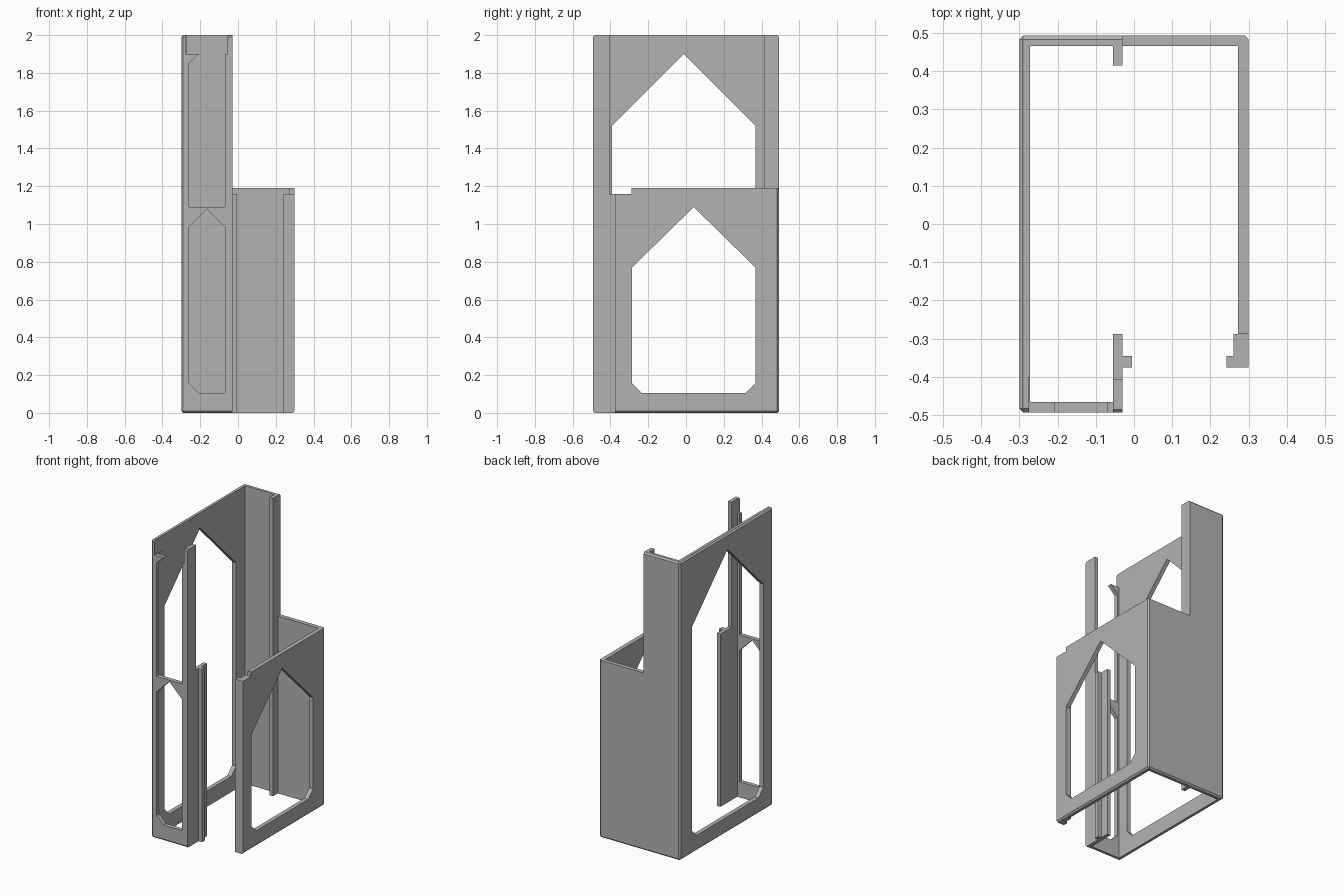
import bpy, bmesh
from mathutils import Vector

if "Cube" in bpy.data.objects:
    bpy.data.objects.remove(bpy.data.objects["Cube"], do_unlink=True)

grey = bpy.data.materials.new("light_grey")
grey.use_nodes = True
grey.diffuse_color = (0.45, 0.45, 0.45, 1)
grey.node_tree.nodes["Principled BSDF"].inputs["Base Color"].default_value = (0.45, 0.45, 0.45, 1)


def finish(name, bm):
    bmesh.ops.recalc_face_normals(bm, faces=bm.faces)
    mesh = bpy.data.meshes.new(name)
    bm.to_mesh(mesh)
    bm.free()
    mesh.materials.append(grey)
    obj = bpy.data.objects.new(name, mesh)
    bpy.context.collection.objects.link(obj)
    return obj


def prism(name, profile, plane, lo, hi, chamfer=0):
    """Extrude a 2D profile along the axis missing from the plane name."""
    place = {"xy": lambda a, b: (a, b, lo), "xz": lambda a, b: (a, lo, b),
             "yz": lambda a, b: (lo, a, b)}[plane]
    along = {"xy": (0, 0, 1), "xz": (0, 1, 0), "yz": (1, 0, 0)}[plane]
    bm = bmesh.new()
    face = bm.faces.new([bm.verts.new(place(a, b)) for a, b in profile])
    out = bmesh.ops.extrude_face_region(bm, geom=[face])
    moved = [v for v in out["geom"] if isinstance(v, bmesh.types.BMVert)]
    bmesh.ops.translate(bm, verts=moved, vec=Vector(along) * (hi - lo))
    bmesh.ops.recalc_face_normals(bm, faces=bm.faces)
    if chamfer:
        bmesh.ops.bevel(bm, geom=bm.edges[:], offset=chamfer, segments=1,
                        profile=0.5, affect="EDGES")
    return finish(name, bm)


def rect(a0, a1, b0, b1):
    return [(a0, b0), (a1, b0), (a1, b1), (a0, b1)]


def cut(target, profile, plane, lo, hi):
    cutter = prism("cutter", profile, plane, lo, hi)
    cutter.hide_render = True
    mod = target.modifiers.new("cut", "BOOLEAN")
    mod.operation, mod.solver, mod.object = "DIFFERENCE", "EXACT", cutter
    bpy.context.view_layer.objects.active = target
    bpy.ops.object.modifier_apply(modifier=mod.name)
    bpy.data.objects.remove(cutter, do_unlink=True)


def gable(a0, a1, shoulder, apex, bottom=0.105, c=0.05):
    """Pointed window with clipped lower corners."""
    return [(a0 + c, bottom), (a1 - c, bottom), (a1, bottom + c), (a1, shoulder),
            ((a0 + a1) / 2, apex), (a0, shoulder), (a0, bottom + c)]


W, D, IX, IY = 0.3, 0.493, 0.272, 0.465
POST_IN, POST_OUT = -0.055, -0.03
LOW, STEP = 1.19, 1.16

# Chamfered outer box hollowed into a tube, open above and below
shell = prism("shell", rect(-W, W, -D, D), "xy", 0, 2, 0.01)
cut(shell, rect(-IX, IX, -IY, IY), "xy", -1, 3)
# Lowered side, open front, and the step at the front of the low wall
cut(shell, rect(POST_OUT, 1, -1, 1), "xy", LOW, 3)
cut(shell, rect(POST_OUT, 1, -1, -0.375), "xy", -1, 3)
cut(shell, rect(0, 1, -1, -0.288), "xy", STEP, 3)

# Pointed side windows
cut(shell, gable(-0.392, 0.367, 1.52, 1.9), "yz", -0.4, -0.2)
cut(shell, gable(-0.285, 0.367, 0.77, 1.09), "yz", 0.2, 0.4)

# Narrow front window and the open-topped slot above it
cut(shell, [(-0.208, 0.105), (-0.07, 0.105), (-0.07, 0.985),
            (-0.165, 1.08), (-0.26, 0.985), (-0.26, 0.157)], "xz", -0.6, -0.4)
cut(shell, [(-0.26, 1.09), (-0.07, 1.09), (-0.07, 1.9), (POST_IN, 1.9), (POST_IN, 2.1),
            (-0.274, 2.1), (-0.274, 1.9), (-0.207, 1.9), (-0.26, 1.85)], "xz", -0.6, -0.4)

# Front post: tall part, lower part, and guide rail
prism("front_post", rect(POST_IN, POST_OUT, -0.485, -0.405), "xy", 0, 2)
prism("front_post_inner", rect(POST_IN, POST_OUT, -0.405, -0.288), "xy", 0, STEP)
prism("front_post_rail", rect(POST_OUT, -0.005, -0.375, -0.345), "xy", 0, STEP)

# Stepped guide lip along the front edge of the low wall
prism("low_wall_lip", [(IX, -0.375), (0.242, -0.375), (0.242, -0.345), (0.26, -0.345),
                       (0.26, -0.288), (IX, -0.288)], "xy", 0, STEP)

# Rib on the inside of the back wall
prism("back_rib", rect(POST_IN, POST_OUT, 0.415, IY), "xy", 0, 2)
